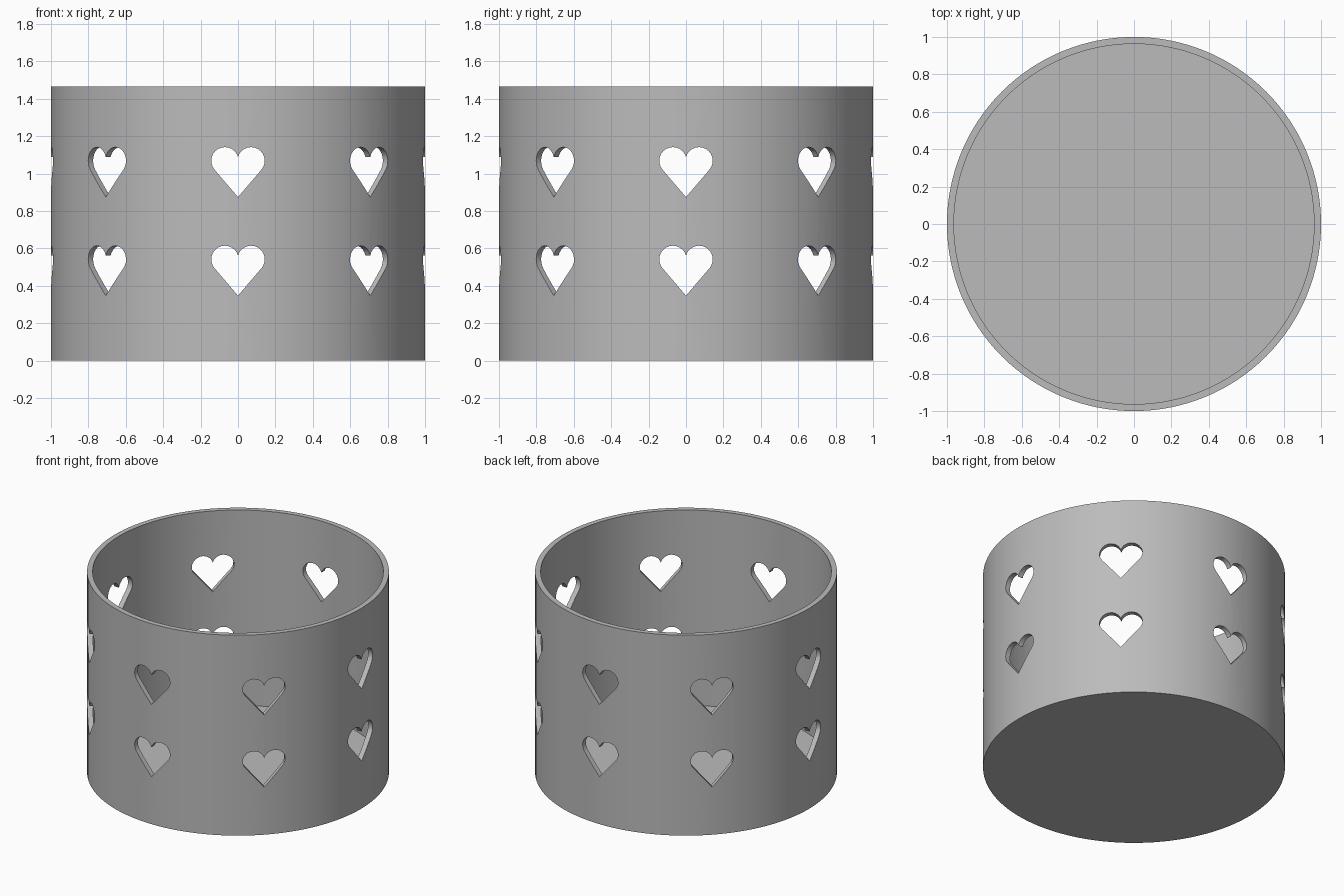
import bpy
import bmesh
from math import sin, cos, pi, atan2, asin, hypot
from mathutils import Matrix, Vector

if "Cube" in bpy.data.objects:
    bpy.data.objects.remove(bpy.data.objects["Cube"], do_unlink=True)

HEIGHT, WALL, FLOOR = 1.465, 0.037, 0.037
SEGMENTS = 128

grey = bpy.data.materials.new("plain grey")
grey.use_nodes = True
grey.diffuse_color = (0.5, 0.5, 0.5, 1)
grey.node_tree.nodes["Principled BSDF"].inputs["Base Color"].default_value = grey.diffuse_color


def make_object(name, bm):
    bmesh.ops.recalc_face_normals(bm, faces=bm.faces)
    mesh = bpy.data.meshes.new(name)
    bm.to_mesh(mesh)
    bm.free()
    mesh.materials.append(grey)
    obj = bpy.data.objects.new(name, mesh)
    bpy.context.collection.objects.link(obj)
    return obj


def circle(bm, radius, z):
    ring = bmesh.ops.create_circle(bm, segments=SEGMENTS, radius=radius,
                                   matrix=Matrix.Translation((0, 0, z)))
    return ring["verts"]


def heart_outline(lobe_x=0.07, r=0.073, tip=0.194, steps=14):
    # right lobe from the tangent point below to the notch, then mirrored
    start = -(atan2(lobe_x, tip) + asin(r / hypot(lobe_x, tip)))
    end = pi - asin((r * r - lobe_x * lobe_x) ** 0.5 / r)
    arc = [start + (end - start) * i / steps for i in range(steps + 1)]
    right = [(lobe_x + r * cos(a), r * sin(a)) for a in arc]
    right[-1] = (0, right[-1][1])
    left = [(-x, z) for x, z in reversed(right[:-1])]
    return [(0, -tip)] + right + left


# open cup: rings from the outer base over the rim to the inner floor
bm = bmesh.new()
profile = [(1, 0), (1, HEIGHT), (1 - WALL, HEIGHT), (1 - WALL, FLOOR)]
rings = [circle(bm, radius, z) for radius, z in profile]
for low, high in zip(rings, rings[1:]):
    for i in range(SEGMENTS):
        j = (i + 1) % SEGMENTS
        bm.faces.new((low[i], low[j], high[j], high[i]))
bm.faces.new(rings[0])
bm.faces.new(rings[-1])
cup = make_object("cup", bm)

# heart cutters: two rows of eight around the wall
bm = bmesh.new()
for z in (0.541, 1.068):
    for k in range(8):
        turn = Matrix.Rotation(k * pi / 4, 4, "Z")
        verts = [bm.verts.new(turn @ Vector((x, -1.1, z + dz))) for x, dz in heart_outline()]
        face = bm.faces.new(verts)
        extruded = bmesh.ops.extrude_face_region(bm, geom=[face], use_keep_orig=True)["geom"]
        moved = [v for v in extruded if isinstance(v, bmesh.types.BMVert)]
        bmesh.ops.translate(bm, verts=moved, vec=turn @ Vector((0, 0.3, 0)))
cutters = make_object("heart_cutters", bm)
cutters.hide_render = True

cut = cup.modifiers.new("heart holes", "BOOLEAN")
cut.operation = "DIFFERENCE"
cut.solver = "EXACT"
cut.object = cutters

bpy.ops.object.select_all(action="DESELECT")
cup.select_set(True)
bpy.context.view_layer.objects.active = cup
bpy.ops.object.modifier_apply(modifier=cut.name)
bpy.data.objects.remove(cutters, do_unlink=True)
bpy.ops.object.shade_smooth_by_angle(angle=pi / 6)
